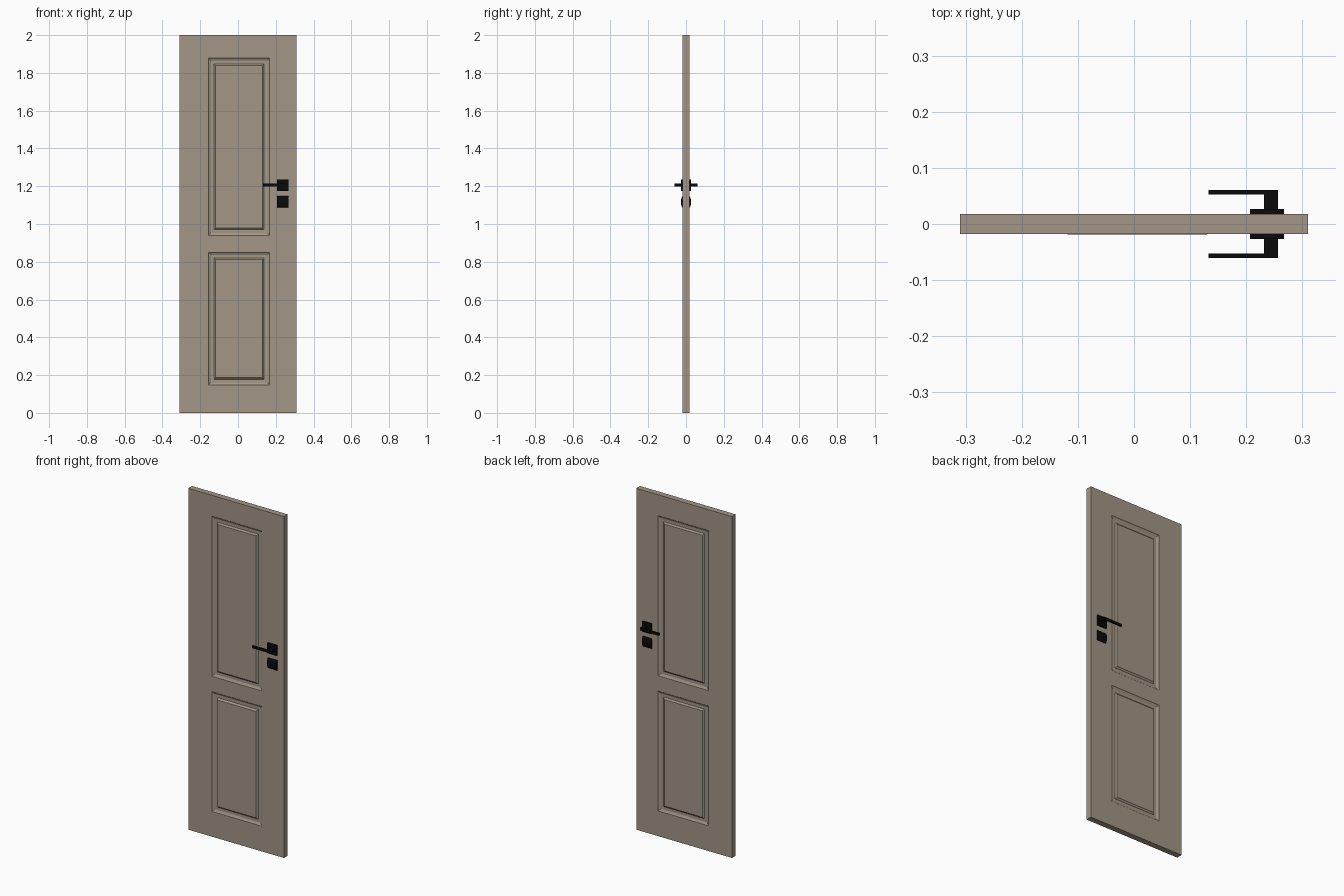
import bpy, bmesh, math

if "Cube" in bpy.data.objects:
    bpy.data.objects.remove(bpy.data.objects["Cube"])


def material(name, rgb):
    m = bpy.data.materials.new(name)
    m.diffuse_color = (*rgb, 1)
    m.use_nodes = True
    m.node_tree.nodes["Principled BSDF"].inputs["Base Color"].default_value = m.diffuse_color
    return m


TAUPE = material("taupe paint", (0.36, 0.305, 0.237))
BLACK = material("black metal", (0.003, 0.003, 0.003))


def finish(bm, name, mat):
    bmesh.ops.recalc_face_normals(bm, faces=bm.faces)
    me = bpy.data.meshes.new(name)
    bm.to_mesh(me)
    bm.free()
    me.materials.append(mat)
    ob = bpy.data.objects.new(name, me)
    bpy.context.collection.objects.link(ob)
    return ob


def prism(name, outline, x0, x1, mat):
    """Extrude a (y, z) outline along x."""
    bm = bmesh.new()
    f = bm.faces.new([bm.verts.new((x0, y, z)) for y, z in outline])
    ext = bmesh.ops.extrude_face_region(bm, geom=[f])["geom"]
    bmesh.ops.translate(bm, vec=(x1 - x0, 0, 0),
                        verts=[v for v in ext if isinstance(v, bmesh.types.BMVert)])
    return finish(bm, name, mat)


def box(name, x, y, z, mat):
    return prism(name, [(y[0], z[0]), (y[1], z[0]), (y[1], z[1]), (y[0], z[1])], x[0], x[1], mat)


# Door leaf: both faces as grids whose two middle cells become moulded panels
XS = [-0.31, -0.157, 0.168, 0.31]
ZS = [0, 0.148, 0.85, 0.94, 1.878, 2.0]
HALF = 0.0175
# (inset width, depth along the normal): outer moulding, flat groove, raised bevel
MOULDING = [(0.003, -0.003), (0.010, -0.005), (0.017, 0.0)]

bm = bmesh.new()
panels = []
rims = []
for side in (-1, 1):
    grid = [[bm.verts.new((x, side * HALF, z)) for x in XS] for z in ZS]
    for r in range(len(ZS) - 1):
        for c in range(len(XS) - 1):
            quad = [grid[r][c], grid[r][c + 1], grid[r + 1][c + 1], grid[r + 1][c]]
            f = bm.faces.new(quad if side < 0 else quad[::-1])
            if c == 1 and r in (1, 3):
                panels.append((f, side < 0 and r == 1))
    n, m = len(ZS), len(XS)
    rims.append([grid[0][c] for c in range(m)] + [grid[r][-1] for r in range(1, n)]
                + [grid[-1][c] for c in range(m - 2, -1, -1)]
                + [grid[r][0] for r in range(n - 2, 0, -1)])
# Edges joining front and back
a, b = rims
for i in range(len(a)):
    j = (i + 1) % len(a)
    bm.faces.new([a[j], a[i], b[i], b[j]])
bm.normal_update()
for f, proud in panels:
    # the lower front field stands slightly proud of the leaf
    for width, depth in MOULDING + [(0.009, 0.0095 if proud else 0.0075)]:
        bmesh.ops.inset_individual(bm, faces=[f], thickness=width, depth=depth,
                                   use_even_offset=True)
        bm.normal_update()
finish(bm, "door_leaf", TAUPE)

# Handle sets on both faces
for side, tag in ((-1, "front"), (1, "back")):
    def ys(p, q):
        return (side * p, side * q)
    box(f"{tag}_handle_rose", (0.207, 0.267), ys(HALF - 0.002, 0.027), (1.176, 1.236), BLACK)
    box(f"{tag}_handle_stem", (0.232, 0.257), ys(0.025, 0.061), (1.199, 1.214), BLACK)
    box(f"{tag}_handle_lever", (0.133, 0.257), ys(0.053, 0.061), (1.199, 1.214), BLACK)
    # Lock cover with a curved outer face
    arc = []
    for i in range(13):
        t = math.pi * i / 12
        arc.append((side * (HALF - 0.002 + 0.0115 * math.sin(t)), 1.117 - 0.031 * math.cos(t)))
    lock = prism(f"{tag}_lock_cover", arc, 0.207, 0.267, BLACK)
    bpy.ops.object.select_all(action='DESELECT')
    lock.select_set(True)
    bpy.context.view_layer.objects.active = lock
    bpy.ops.object.shade_smooth_by_angle(angle=math.radians(35))
